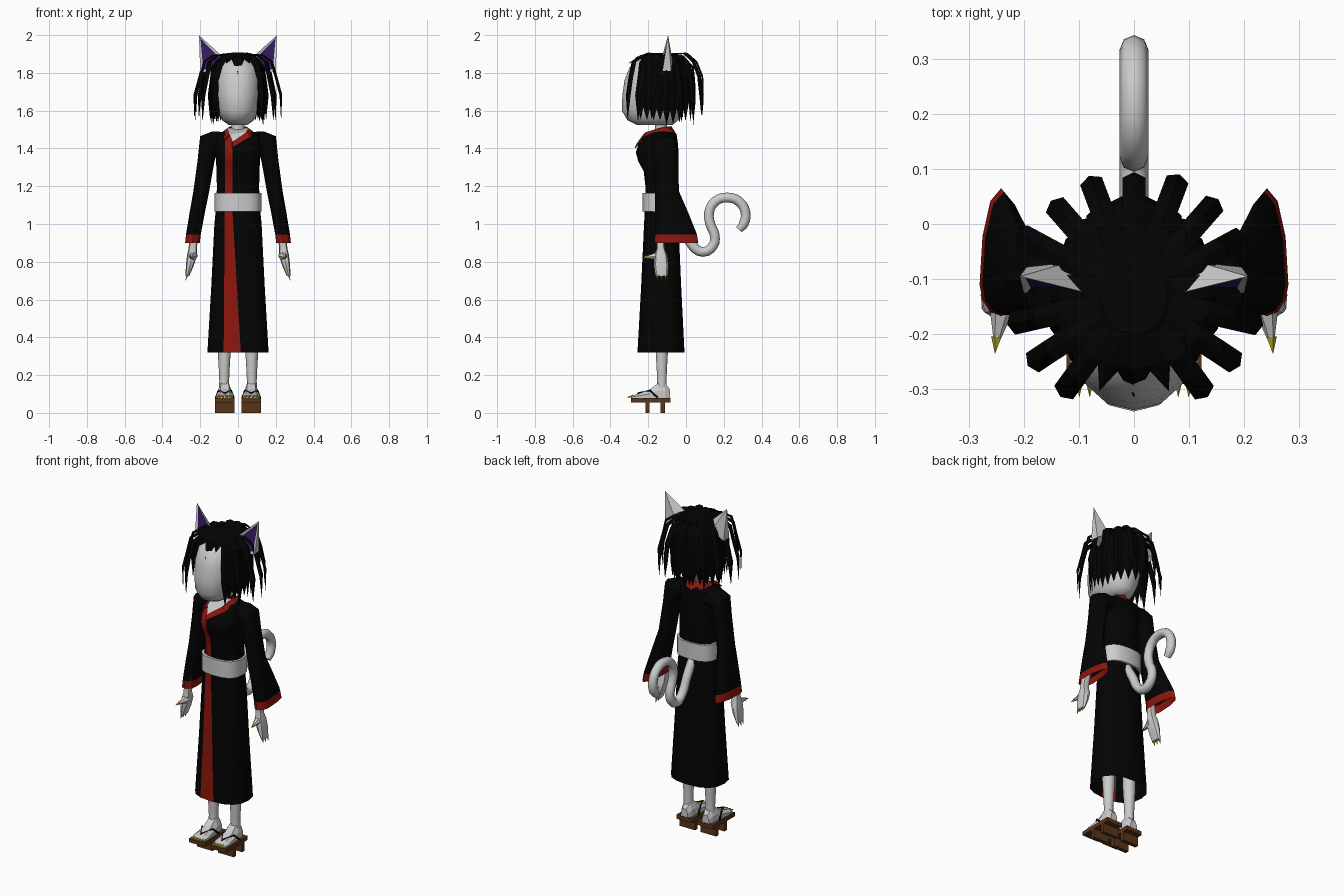
import bpy, bmesh, math, random
from mathutils import Vector

if "Cube" in bpy.data.objects:
    bpy.data.objects.remove(bpy.data.objects["Cube"])
random.seed(4)

def mat(name, c):
    m = bpy.data.materials.new(name)
    m.diffuse_color = (*c, 1)
    m.use_nodes = True
    m.node_tree.nodes["Principled BSDF"].inputs["Base Color"].default_value = m.diffuse_color
    return m
BLACK = mat("black", (0.001, 0.001, 0.001))
RED = mat("red", (0.26, 0.008, 0.004))
WOOD = mat("wood", (0.1, 0.035, 0.01))
GOLD = mat("yellow", (0.55, 0.48, 0.02))
PURPLE = mat("purple", (0.035, 0.01, 0.11))

def obj(name, verts, faces, mats=(), mirror=False, smooth=None):
    me = bpy.data.meshes.new(name)
    me.from_pydata([tuple(v) for v in verts], [], faces)
    bm = bmesh.new(); bm.from_mesh(me)
    bmesh.ops.recalc_face_normals(bm, faces=bm.faces)
    bm.to_mesh(me); bm.free()
    for m in mats:
        me.materials.append(m)
    ob = bpy.data.objects.new(name, me)
    bpy.context.collection.objects.link(ob)
    if smooth:
        bpy.ops.object.select_all(action='DESELECT')
        ob.select_set(True); bpy.context.view_layer.objects.active = ob
        bpy.ops.object.shade_smooth_by_angle(angle=math.radians(smooth))
    if mirror:
        ob.modifiers.new("mirror", 'MIRROR').use_mirror_merge = False
    return ob

def loft_data(rings, caps=(True, True)):
    n = len(rings[0])
    verts = [p for r in rings for p in r]
    faces = [(i*n+k, i*n+(k+1) % n, (i+1)*n+(k+1) % n, (i+1)*n+k)
             for i in range(len(rings)-1) for k in range(n)]
    if caps[0]: faces.append(tuple(range(n)))
    if caps[1]: faces.append(tuple(range(len(verts)-n, len(verts))))
    return verts, faces

def join(parts):
    V, F = [], []
    for v, f in parts:
        o = len(V); V += v
        F += [tuple(i+o for i in q) for q in f]
    return V, F

def oval(z, rx, yf, yb, n=16, cx=0, p=1.0):
    pts = []
    for k in range(n):
        a = math.tau*k/n
        c, s = math.cos(a), math.sin(a)
        pts.append((cx+rx*math.copysign(abs(c)**p, c),
                    (yf+yb)/2+(yb-yf)/2*math.copysign(abs(s)**p, s), z))
    return pts

def box(x0, x1, y0, y1, z0, z1):
    return loft_data([[(x0, y0, z), (x1, y0, z), (x1, y1, z), (x0, y1, z)] for z in (z0, z1)])

def spike(base, tip, r, n=5):
    b, t = Vector(base), Vector(tip)
    q = (t-b).to_track_quat('Z', 'Y')
    ring = [b+q @ Vector((r*math.cos(math.tau*k/n), r*math.sin(math.tau*k/n), 0)) for k in range(n)]
    return ring+[t], [(k, (k+1) % n, n) for k in range(n)]+[tuple(range(n))]

def stripe(ob, left, right):
    """Cut the front by two lines (x top, z top, x bottom, z bottom), colour between them red."""
    bm = bmesh.new(); bm.from_mesh(ob.data)
    at = lambda l, z: l[0]+(l[2]-l[0])*(l[1]-z)/(l[1]-l[3])
    for l in (left, right):
        bmesh.ops.bisect_plane(bm, geom=bm.verts[:]+bm.edges[:]+bm.faces[:], dist=1e-5,
                               plane_co=(l[0], 0, l[1]), plane_no=(l[1]-l[3], 0, l[2]-l[0]))
    for f in bm.faces:
        c = f.calc_center_median()
        if c.y < -0.16 and abs(f.normal.z) < 0.9 and at(left, c.z) < c.x < at(right, c.z):
            f.material_index = 1
    bm.to_mesh(ob.data); bm.free()

# robe: torso, skirt, belt
torso = obj("robe_torso", *loft_data([oval(*r, p=0.8) for r in (
    (1.06, .115, -.215, -.045), (1.2, .112, -.215, -.042), (1.28, .114, -.224, -.04),
    (1.33, .116, -.252, -.04), (1.38, .12, -.266, -.04), (1.42, .125, -.252, -.042),
    (1.475, .118, -.205, -.05), (1.492, .07, -.18, -.07))]), (BLACK, RED), smooth=40)
stripe(torso, (-.07, 1.5, -.07, 1.06), (-.03, 1.5, -.03, 1.06))
skirt = obj("robe_skirt", *loft_data([oval(*r, p=0.8) for r in (
    (1.08, .117, -.218, -.045), (1.0, .125, -.222, -.04), (.66, .142, -.238, -.025),
    (.32, .162, -.257, -.008))], (True, False)), (BLACK, RED), smooth=40)
stripe(skirt, (-.07, 1.08, -.076, .32), (-.03, 1.08, .015, .32))
obj("belt", *loft_data([oval(z, .124, -.229, -.032, p=0.75) for z in (1.065, 1.165)]), smooth=40)

# collar band and bare chest
up = [(-.045, -.226, 1.475), (-.055, -.14, 1.508), (-.045, -.1, 1.515), (0, -.078, 1.518),
      (.045, -.1, 1.515), (.055, -.14, 1.508), (.045, -.212, 1.487), (-.03, -.255, 1.435)]
low = [(-.072, -.24, 1.445), (-.08, -.14, 1.49), (-.065, -.07, 1.487), (0, -.048, 1.472),
       (.065, -.07, 1.487), (.08, -.14, 1.49), (.07, -.222, 1.465), (-.03, -.272, 1.405)]
collar = obj("collar", up+low, [(i, i+1, i+9, i+8) for i in range(7)], (RED,))
collar.modifiers.new("thick", 'SOLIDIFY').thickness = 0.006
obj("chest_skin", [up[0], up[1], up[5], up[6], up[7]], [(0, 3, 4), (0, 1, 2, 3)])

# sleeves: centre x/z, tilt of cross-section, half width, front and back y
rings = []
for cx, cz, ux, uz, h, yf, yb in (
        (.08, 1.432, 0, 1, .056, -.18, -.052), (.125, 1.436, .25, .97, .055, -.18, -.05),
        (.157, 1.42, .7, .72, .062, -.175, -.048), (.17, 1.33, 1, .15, .044, -.17, -.045),
        (.195, 1.17, 1, .1, .041, -.165, -.036), (.216, 1.06, 1, .05, .04, -.165, .012),
        (.236, .945, 1, 0, .039, -.165, .058), (.241, .9, 1, 0, .039, -.167, .065)):
    ring = []
    for k in range(12):
        c, s = math.cos(math.tau*k/12), math.sin(math.tau*k/12)
        ring.append((cx+ux*h*c, -.11+s*(yb+.11 if s > 0 else -.11-yf), cz+uz*h*c))
    rings.append(ring)
sleeve = obj("sleeve", *loft_data(rings, (True, False)), (BLACK, RED), True, 40)
for f in sleeve.data.polygons:
    if f.center.z < .94:
        f.material_index = 1

# hands with thumbs and claws
obj("hand", *join([
    loft_data([oval(z, rx, yf, yb, 8, cx, .8) for z, cx, rx, yf, yb in (
        (1.1, .2, .022, -.155, -.11), (.89, .238, .022, -.157, -.113), (.868, .24, .022, -.157, -.112),
        (.835, .243, .027, -.168, -.098), (.78, .255, .021, -.17, -.092), (.725, .268, .01, -.162, -.097))]),
    spike((.238, -.14, .832), (.252, -.232, .822), .026, 6)]), mirror=True, smooth=40)
obj("hand_claws", *join([spike((.267, y, .738), (.277, y, .7), .009) for y in (-.152, -.13, -.107)]
    + [spike((.249, -.205, .825), (.252, -.236, .821), .01)]), (GOLD,), True)

# legs and feet
obj("leg", *loft_data([oval(z, r, -.128-r, -.128+r, 10, .073) for z, r in (
    (.9, .042), (.34, .035), (.22, .028), (.17, .026), (.12, .028))]), mirror=True, smooth=40)
obj("foot", *loft_data([[(.07-w, y, .078), (.07+w, y, .078), (.07+w, y, .078+(t-.078)*.5),
    (.07+w*.55, y, t), (.07-w*.55, y, t), (.07-w, y, .078+(t-.078)*.5)] for y, w, t in (
    (-.085, .022, .125), (-.11, .034, .155), (-.145, .036, .16), (-.19, .041, .125),
    (-.25, .046, .102), (-.285, .038, .092))]), mirror=True)
obj("foot_claws", *join([spike((x, -.28, .088), (x, -.315, .082), .009)
    for x in (.041, .06, .08, .099)]), (GOLD,), True)

# sandals
obj("sandal", *join([box(.018, .122, -.29, -.082, .054, .078), box(.018, .122, -.215, -.192, 0, .054),
    box(.018, .122, -.135, -.112, 0, .054)]), (WOOD,), True)
for side in (-1, 1):
    cu = bpy.data.curves.new("sandal_strap", 'CURVE'); cu.dimensions = '3D'
    cu.bevel_depth, cu.bevel_resolution = .005, 0
    s = cu.splines.new('POLY'); s.points.add(4)
    for p, q in zip(s.points, ((.022, -.15, .08), (.036, -.19, .118), (.07, -.255, .104),
                               (.104, -.19, .118), (.118, -.15, .08))):
        p.co = (side*q[0], q[1], q[2], 1)
    cu.materials.append(BLACK)
    bpy.context.collection.objects.link(bpy.data.objects.new("sandal_strap", cu))

# tail
cu = bpy.data.curves.new("tail", 'CURVE'); cu.dimensions = '3D'
cu.bevel_depth, cu.bevel_resolution, cu.use_fill_caps, cu.resolution_u = .026, 2, True, 3
path = ((-.06, 1.05), (-.01, .97), (.035, .885), (.09, .852), (.143, .885), (.152, .94), (.13, .995),
        (.122, 1.06), (.155, 1.12), (.215, 1.14), (.28, 1.12), (.315, 1.06), (.305, 1.0), (.28, .97))
s = cu.splines.new('BEZIER'); s.bezier_points.add(len(path)-1)
for i, (p, (y, z)) in enumerate(zip(s.bezier_points, path)):
    p.co = (0, y, z); p.handle_left_type = p.handle_right_type = 'AUTO'
    p.radius = .75 if i == len(path)-1 else 1
bpy.context.collection.objects.link(bpy.data.objects.new("tail", cu))

# head and neck
head = ((1.525, .05, -.26, -.07), (1.55, .085, -.31, -.04), (1.6, .108, -.34, -.02),
        (1.68, .12, -.337, 0), (1.76, .123, -.326, .01), (1.83, .112, -.298, 0), (1.88, .075, -.24, -.05))
obj("head", *loft_data([oval(*r, p=.92) for r in head]), smooth=50)
obj("neck", *loft_data([oval(z, .034, -.165, -.1, 10) for z in (1.44, 1.56)]), smooth=40)

# ears with coloured inner face
ear = obj("ear", [(.085, -.125, 1.89), (.2, -.125, 1.81), (.207, -.095, 2.0), (.195, -.078, 1.81),
    (.12, -.07, 1.86), (.135, -.13, 1.79)], [(0, 5, 1, 2), (1, 3, 2), (3, 4, 2), (4, 0, 2), (0, 4, 3, 1, 5)], (None, PURPLE), True)
bm = bmesh.new(); bm.from_mesh(ear.data); bm.faces.ensure_lookup_table()
front = bm.faces[0]
bmesh.ops.inset_region(bm, faces=[front], thickness=.019, depth=-.004)
front.material_index = 1
bm.to_mesh(ear.data); bm.free()

# hair cap, open over the face
cv, cf = loft_data([oval(*r, n=24) for r in (
    (1.7, .13, -.3, .025), (1.78, .133, -.3, .025), (1.83, .13, -.285, .02),
    (1.87, .11, -.255, -.0), (1.905, .06, -.2, -.06))], (False, True))
cf = [f for f in cf if not (sum(cv[i][1] for i in f)/len(f) < -.22 and sum(cv[i][2] for i in f)/len(f) < 1.86)]

def strand(a, prof, w, thick=.01):
    """Flat tapered lock: prof lists (radius, z) outwards from the crown at angle a."""
    d = Vector((math.cos(a), math.sin(a), 0)); t = Vector((-d.y, d.x, 0))
    o, rs = Vector((0, -.13, 0)), []
    for i, (r, z) in enumerate(prof):
        c = o+d*r+Vector((0, 0, z)); h = w*(0.04 if i == len(prof)-1 else 1)/2
        rs.append([c-t*h, c+d*thick*min(1, h*60)+Vector((0, 0, .003)), c+t*h])
    return loft_data(rs)

locks = [(cv, cf)]
for i in range(15):                       # outer flyaway locks
    a = math.radians(-54+i*288/14)
    e, b = random.uniform(-.01, .01), .025*abs(math.cos(a))
    locks.append(strand(a, ((.04, 1.9), (.13, 1.896+e), (.18, 1.858), (.205+e, 1.78),
                            (.208+e+b, 1.68), (.212+e+b, 1.56+2*e)), .042))
for i in range(20):                       # inner locks hugging the head
    a = math.radians(-46+i*272/19)
    r = 1/math.hypot(math.cos(a)/.136, math.sin(a)/.168)
    e = random.uniform(-.02, .02)
    locks.append(strand(a, ((r-.06, 1.89), (r-.005, 1.83), (r+.003, 1.75), (r+.004, 1.64), (r+.002, 1.54+e)), .056))
for a, z, w in ((-90, 1.795, .075), (-70, 1.85, .05), (-110, 1.85, .05)):   # fringe
    locks.append(strand(math.radians(a), ((.06, 1.905), (.125, 1.88), (.182, z)), w))
obj("hair", *join(locks), (BLACK,))
